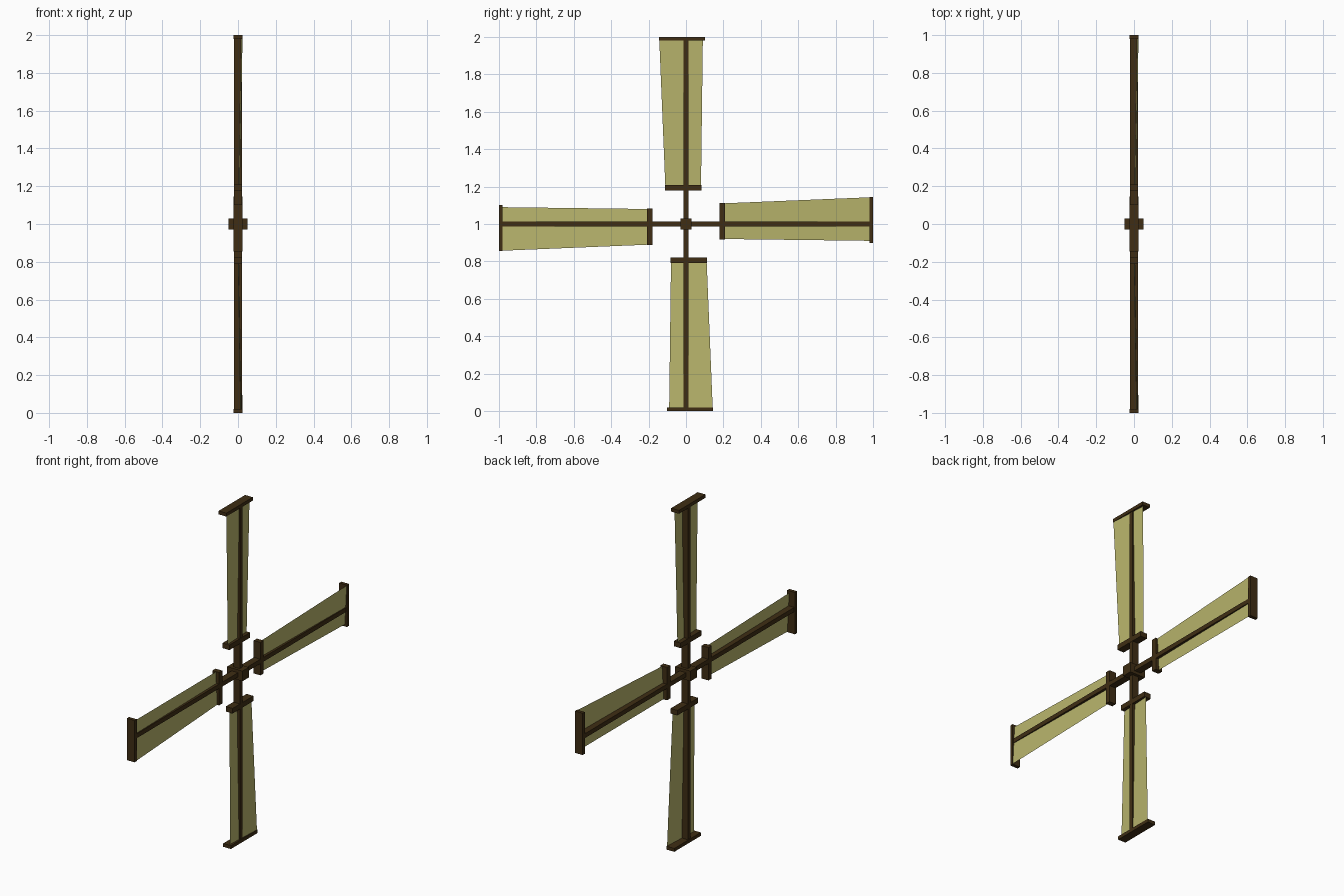
import bpy, bmesh, math
from mathutils import Matrix

if "Cube" in bpy.data.objects:
    bpy.data.objects.remove(bpy.data.objects["Cube"])

def material(name, color):
    m = bpy.data.materials.new(name)
    m.diffuse_color = (*color, 1)
    m.use_nodes = True
    m.node_tree.nodes["Principled BSDF"].inputs["Base Color"].default_value = m.diffuse_color
    return m

wood = material("dark_wood", (0.05, 0.027, 0.007))
cloth = material("sail_cloth", (0.48, 0.46, 0.15))
CENTRE = Matrix.Translation((0, 0, 1))

def finish(name, bm, mat, turn=0.0):
    """Turn a part about the x axle and lift it to the hub height."""
    bm.transform(CENTRE @ Matrix.Rotation(turn, 4, 'X'))
    me = bpy.data.meshes.new(name)
    bm.to_mesh(me)
    bm.free()
    me.materials.append(mat)
    ob = bpy.data.objects.new(name, me)
    bpy.context.collection.objects.link(ob)
    return ob

def box(name, lo, hi, turn=0.0):
    bm = bmesh.new()
    size = [b - a for a, b in zip(lo, hi)]
    mid = [(a + b) / 2 for a, b in zip(lo, hi)]
    bmesh.ops.create_cube(bm, size=1, matrix=Matrix.Translation(mid) @ Matrix.Diagonal((*size, 1)))
    return finish(name, bm, wood, turn)

def sail(name, turn):
    # tapered, slightly canted cloth sheet
    bm = bmesh.new()
    pts = [(0.010, -0.110, 0.19), (0.000, 0.080, 0.19),
           (0.012, 0.090, 0.99), (0.024, -0.143, 0.99)]
    bm.faces.new([bm.verts.new(p) for p in pts])
    return finish(name, bm, cloth, turn)

# Hub block
box("hub", (-0.05, -0.03, -0.03), (0.05, 0.03, 0.03))

# Four identical arms around the hub
for i in range(4):
    a = i * math.pi / 2
    box(f"spar_{i}", (-0.021, -0.013, 0.02), (0.021, 0.013, 0.99), a)
    box(f"inner_bar_{i}", (-0.022, -0.112, 0.178), (0.022, 0.082, 0.208), a)
    box(f"outer_bar_{i}", (-0.025, -0.145, 0.98), (0.025, 0.102, 1.0), a)
    sail(f"sail_{i}", a)
